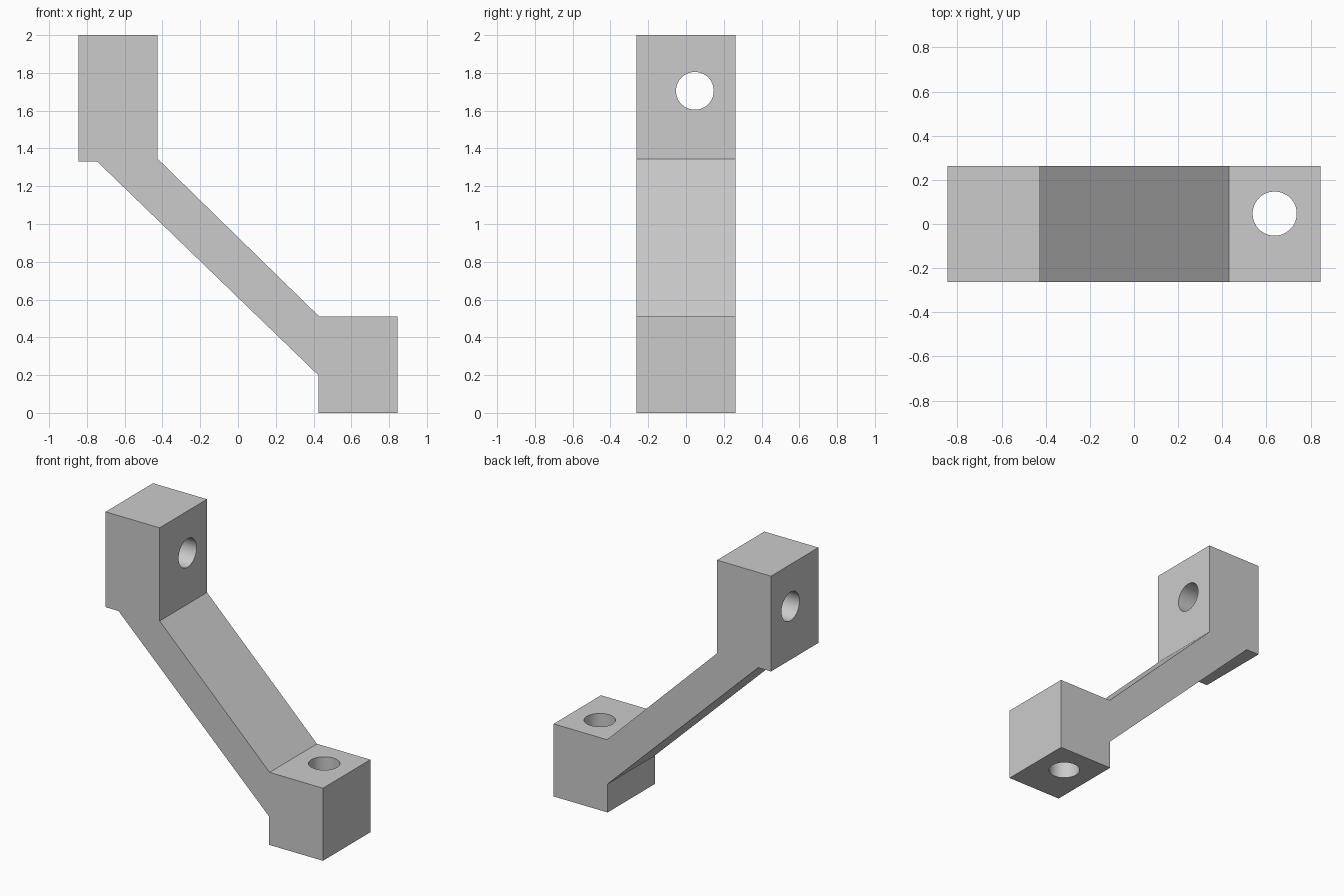
import bpy, bmesh, math

cube = bpy.data.objects.get("Cube")
if cube:
    bpy.data.objects.remove(cube, do_unlink=True)

HALF_DEPTH = 0.263
HOLE_RADIUS = 0.1

# Single grey material
grey = bpy.data.materials.new("light grey")
grey.use_nodes = True
colour = (0.6, 0.6, 0.6, 1)
grey.diffuse_color = colour
grey.node_tree.nodes["Principled BSDF"].inputs["Base Color"].default_value = colour


def extruded_profile(name, points):
    """Solid made by extruding an x-z outline along y."""
    bm = bmesh.new()
    face = bm.faces.new([bm.verts.new((x, -HALF_DEPTH, z)) for x, z in points])
    result = bmesh.ops.extrude_face_region(bm, geom=[face])
    verts = [v for v in result["geom"] if isinstance(v, bmesh.types.BMVert)]
    bmesh.ops.translate(bm, verts=verts, vec=(0, 2 * HALF_DEPTH, 0))
    bmesh.ops.recalc_face_normals(bm, faces=bm.faces)
    mesh = bpy.data.meshes.new(name)
    bm.to_mesh(mesh)
    bm.free()
    obj = bpy.data.objects.new(name, mesh)
    bpy.context.collection.objects.link(obj)
    mesh.materials.append(grey)
    return obj


def drill(target, centre, rotation):
    """Cut a round through hole in the target."""
    bpy.ops.mesh.primitive_cylinder_add(vertices=64, radius=HOLE_RADIUS, depth=1,
                                        location=centre, rotation=rotation)
    cutter = bpy.context.object
    cutter.name = "hole_cutter"
    cutter.hide_render = True
    cutter.data.materials.append(grey)
    bpy.ops.object.select_all(action="DESELECT")
    bpy.context.view_layer.objects.active = target
    target.select_set(True)
    cut = target.modifiers.new("hole", "BOOLEAN")
    cut.operation = "DIFFERENCE"
    cut.solver = "EXACT"
    cut.object = cutter
    bpy.ops.object.modifier_apply(modifier=cut.name)
    bpy.data.objects.remove(cutter, do_unlink=True)


# Upper block, sloping arm and lower block in one outline
bracket = extruded_profile("bracket", [
    (-0.845, 2), (-0.845, 1.33), (-0.745, 1.33), (0.425, 0.2), (0.425, 0),
    (0.845, 0), (0.845, 0.51), (0.43, 0.51), (-0.425, 1.345), (-0.425, 2)])

# Horizontal bolt hole in the upper block, vertical one in the lower block
drill(bracket, (-0.635, 0.047, 1.705), (0, math.pi / 2, 0))
drill(bracket, (0.637, 0.047, 0.25), (0, 0, 0))

# Smooth hole walls, sharp block edges
bpy.ops.object.shade_smooth_by_angle(angle=math.radians(30))
